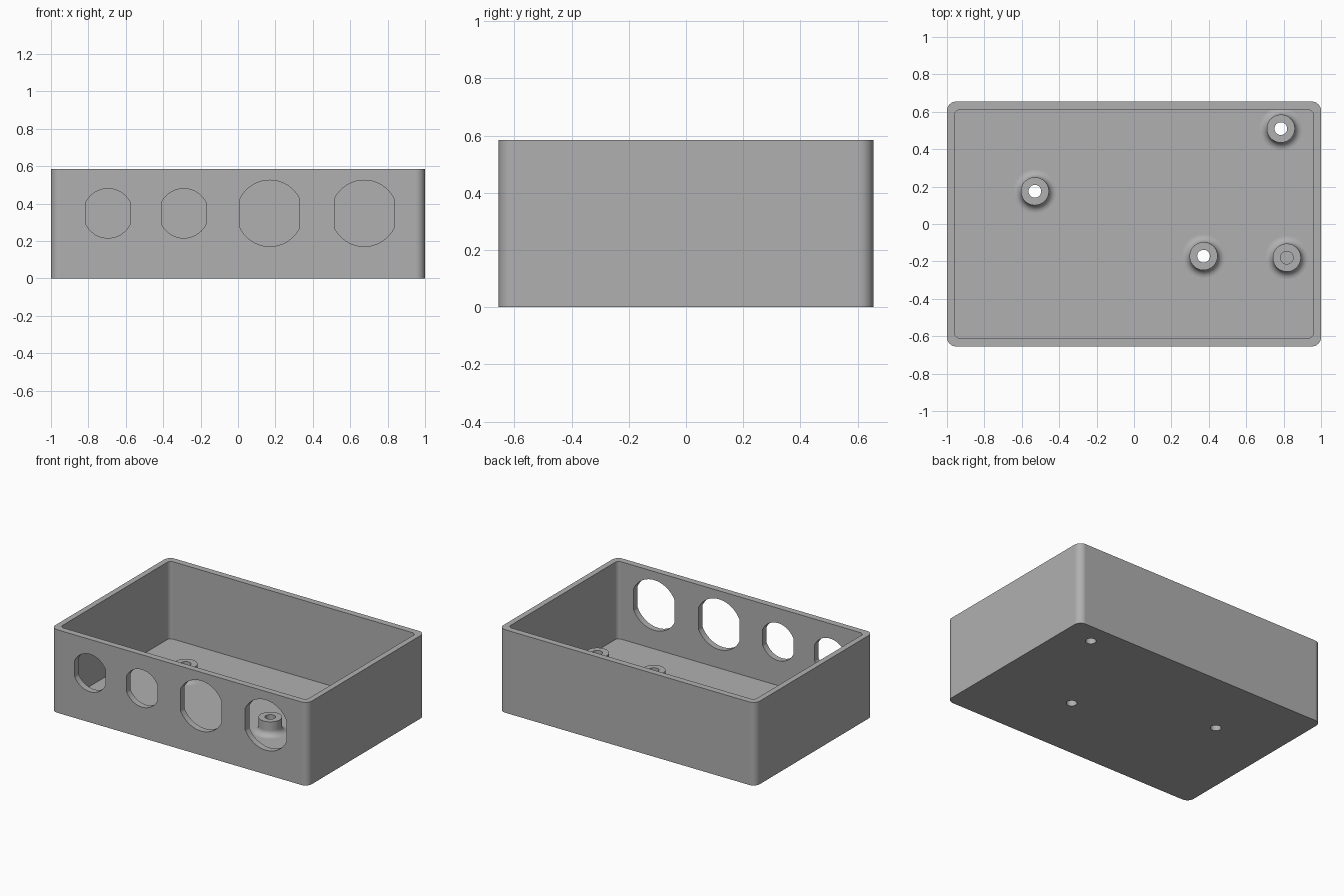
import bpy, bmesh
from math import sin, cos, pi, acos
from mathutils import Matrix, Vector

if "Cube" in bpy.data.objects:
    bpy.data.objects.remove(bpy.data.objects["Cube"], do_unlink=True)

WALL, FLOOR, HEIGHT = 0.04, 0.04, 0.585
HALF_X, HALF_Y = 1.0, 0.655
HOLE_R, POST_R, POST_TOP, FILLET = 0.034, 0.075, 0.14, 0.04

grey = bpy.data.materials.new("plain grey")
grey.use_nodes = True
colour = (0.434, 0.434, 0.434, 1)
grey.diffuse_color = colour
grey.node_tree.nodes["Principled BSDF"].inputs["Base Color"].default_value = colour


def arc(cx, cy, r, start, end, steps):
    angles = [start + (end - start) * i / steps for i in range(steps + 1)]
    return [(cx + r * cos(a), cy + r * sin(a)) for a in angles]


def rounded_rect(hx, hy, r, steps=10):
    corners = [(1, 1), (-1, 1), (-1, -1), (1, -1)]
    return [p for i, (sx, sy) in enumerate(corners)
            for p in arc(sx * (hx - r), sy * (hy - r), r, i * pi / 2, (i + 1) * pi / 2, steps)]


def flat_sided_circle(r, half_width):
    a = acos(half_width / r)
    return arc(0, 0, r, a, pi - a, 32) + arc(0, 0, r, pi + a, 2 * pi - a, 32)


def make_object(name, bm):
    bmesh.ops.recalc_face_normals(bm, faces=bm.faces)
    mesh = bpy.data.meshes.new(name)
    bm.to_mesh(mesh)
    bm.free()
    mesh.materials.append(grey)
    obj = bpy.data.objects.new(name, mesh)
    bpy.context.collection.objects.link(obj)
    return obj


def prism(name, outline, low, high, matrix=Matrix()):
    bm = bmesh.new()
    face = bm.faces.new([bm.verts.new((x, y, low)) for x, y in outline])
    new = bmesh.ops.extrude_face_region(bm, geom=[face])["geom"]
    verts = [v for v in new if isinstance(v, bmesh.types.BMVert)]
    bmesh.ops.translate(bm, verts=verts, vec=(0, 0, high - low))
    bm.transform(matrix)
    return make_object(name, bm)


def activate(obj):
    bpy.ops.object.select_all(action="DESELECT")
    obj.select_set(True)
    bpy.context.view_layer.objects.active = obj


def cut(obj, cutter):
    mod = obj.modifiers.new("cut", "BOOLEAN")
    mod.operation, mod.solver, mod.object = "DIFFERENCE", "EXACT", cutter
    activate(obj)
    bpy.ops.object.modifier_apply(modifier=mod.name)
    bpy.data.objects.remove(cutter, do_unlink=True)


def smooth(obj):
    activate(obj)
    bpy.ops.object.shade_smooth_by_angle(angle=pi / 6)
    mod = obj.modifiers.new("flat walls", "WEIGHTED_NORMAL")
    mod.keep_sharp = True


# Open tray with rounded vertical corners
case = prism("case", rounded_rect(HALF_X, HALF_Y, 0.05), 0, HEIGHT)
cut(case, prism("cavity", rounded_rect(HALF_X - WALL, HALF_Y - WALL - 0.005, 0.03), FLOOR, 1))

# Flat-sided round openings in the front wall
upright = Matrix.Rotation(pi / 2, 4, "X")
for x, r, half_width in [(-0.695, 0.132, 0.12), (-0.29, 0.132, 0.12),
                         (0.17, 0.177, 0.16), (0.675, 0.177, 0.16)]:
    place = Matrix.Translation((x, -HALF_Y, 0.348)) @ upright
    cut(case, prism("front_opening", flat_sided_circle(r, half_width), -0.1, 0.1, place))

# Small connector slot in the left wall
place = Matrix.Translation((HALF_X, -0.014, 0.206)) @ Matrix.Rotation(pi / 2, 4, "Y")
cut(case, prism("side_slot", rounded_rect(0.049, 0.115, 0.005, 3), -0.1, 0.1, place))

# Screw posts with a flared foot; all but one are drilled through the floor
profile = [(HOLE_R, FLOOR), (HOLE_R, POST_TOP), (POST_R, POST_TOP)]
profile += arc(POST_R + FILLET, FLOOR + FILLET, FILLET, pi, 1.5 * pi, 8)
posts = [("back_left", 0.785, 0.51, True), ("right", -0.53, 0.175, True),
         ("middle", 0.372, -0.172, True), ("left", 0.817, -0.18, False)]
for name, x, y, drilled in posts:
    bm = bmesh.new()
    verts = [bm.verts.new((r, 0, z)) for r, z in profile]
    edges = [bm.edges.new(pair) for pair in zip(verts, verts[1:] + verts[:1])]
    bmesh.ops.spin(bm, geom=verts + edges, axis=(0, 0, 1), cent=Vector(),
                   angle=2 * pi, steps=48, use_merge=True)
    bmesh.ops.remove_doubles(bm, verts=bm.verts, dist=0.0001)
    post = make_object(name + "_post", bm)
    post.location = (x, y, 0)
    smooth(post)
    if drilled:
        hole = arc(0, 0, HOLE_R, 0, 2 * pi, 48)[:-1]
        cut(case, prism("screw_hole", hole, -0.1, 0.1, Matrix.Translation((x, y, 0))))

smooth(case)
